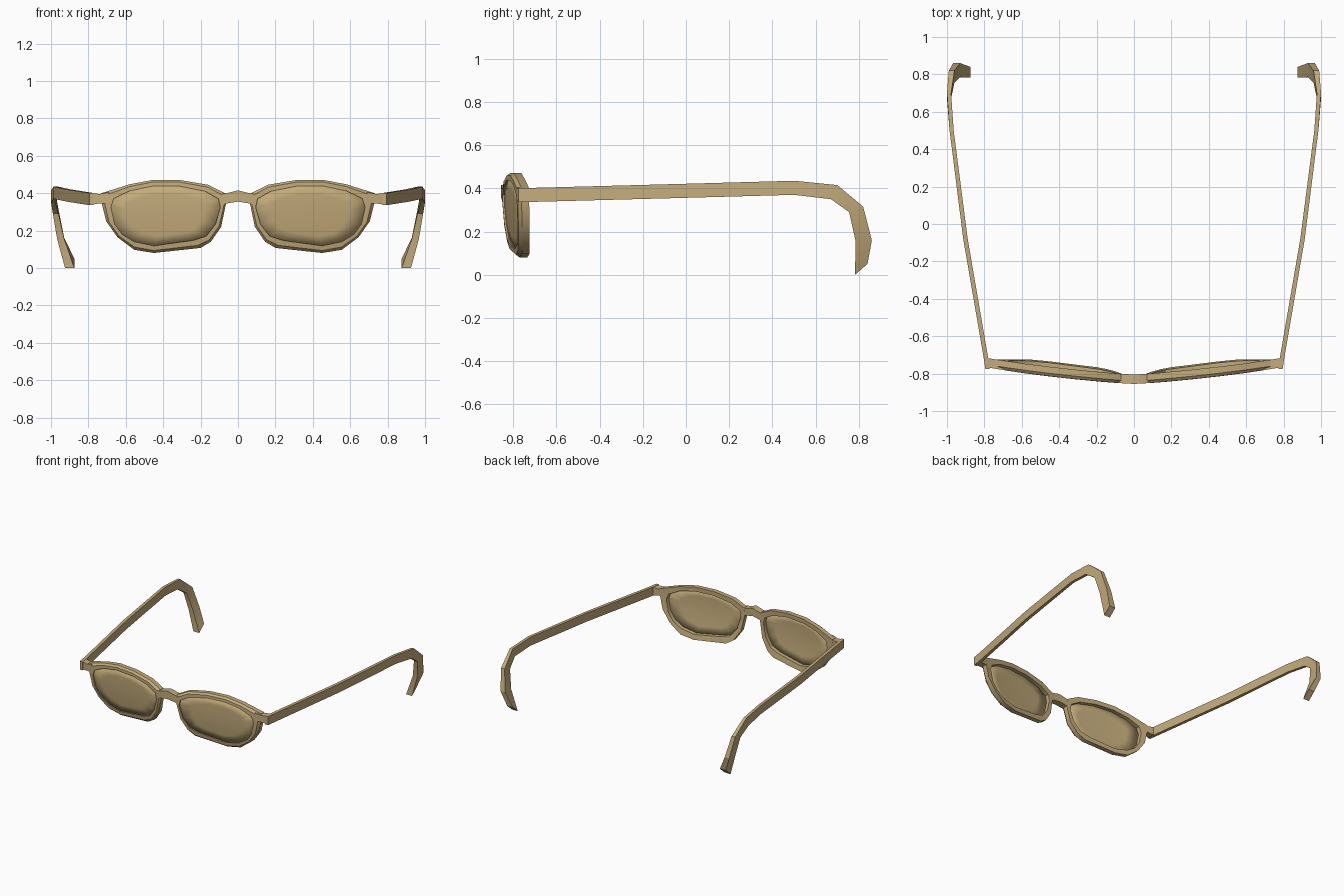
import bpy, bmesh

if "Cube" in bpy.data.objects:
    bpy.data.objects.remove(bpy.data.objects["Cube"])

tan = bpy.data.materials.new("tan")
tan.diffuse_color = (0.55, 0.41, 0.2, 1)
tan.use_nodes = True
tan.node_tree.nodes["Principled BSDF"].inputs["Base Color"].default_value = tan.diffuse_color


def front_y(x, z):
    """Wrap-around curve of the front face."""
    return -0.855 + 0.05 * abs(x) + 0.08 * x * x + 0.35 * (z - 0.38) ** 2


def make(name, verts, faces, mirror=True, angle=0.5):
    bm = bmesh.new()
    vs = [bm.verts.new(v) for v in verts]
    for f in faces:
        bm.faces.new([vs[i] for i in f])
    bmesh.ops.recalc_face_normals(bm, faces=bm.faces)
    me = bpy.data.meshes.new(name)
    bm.to_mesh(me)
    bm.free()
    ob = bpy.data.objects.new(name, me)
    bpy.context.collection.objects.link(ob)
    me.materials.append(tan)
    bpy.ops.object.select_all(action='DESELECT')
    ob.select_set(True)
    bpy.context.view_layer.objects.active = ob
    bpy.ops.object.shade_smooth_by_angle(angle=angle)
    if mirror:
        ob.modifiers.new("mirror", 'MIRROR')
    return ob


def loft(name, sections, closed=False, **kw):
    """Skin equal-sized cross-section loops; cap the ends or close the ring."""
    n, m = len(sections[0]), len(sections)
    verts = [p for s in sections for p in s]
    faces = [(i * n + j, i * n + (j + 1) % n,
              (i + 1) % m * n + (j + 1) % n, (i + 1) % m * n + j)
             for i in range(m if closed else m - 1) for j in range(n)]
    if not closed:
        faces += [tuple(range(n)), tuple(range((m - 1) * n, m * n))]
    return make(name, verts, faces, **kw)


# Rim outlines in (x, z)
outer = [(.31, .47), (.46, .47), (.58, .447), (.73, .40), (.727, .34), (.705, .25),
         (.645, .165), (.555, .097), (.45, .08), (.20, .107), (.145, .14), (.09, .22),
         (.065, .34), (.07, .40), (.16, .445)]
inner = [(.31, .437), (.46, .437), (.58, .412), (.665, .37), (.68, .325), (.66, .235),
         (.62, .18), (.555, .14), (.45, .118), (.24, .147), (.17, .17), (.12, .235),
         (.095, .325), (.105, .37), (.175, .41)]

# Rim: chamfered cross-section swept round the outlines
sections = []
for (ox, oz), (ix, iz) in zip(outer, inner):
    cx, cz = ox + (ix - ox) * .35, oz + (iz - oz) * .35
    yo, yi = front_y(ox, oz), front_y(ix, iz)
    sections.append([(ix, yi, iz), (cx, front_y(cx, cz), cz), (ox, yo + .015, oz),
                     (ox, yo + .05, oz), (ix, yi + .05, iz)])
loft("rim", sections, closed=True)

# Lens: concentric rings on the curved front
cx, cz, n = .385, .29, len(inner)
verts = []
for s in (1.03, .7, .35):
    for x, z in inner:
        px, pz = cx + (x - cx) * s, cz + (z - cz) * s
        verts.append((px, front_y(px, pz) + .008, pz))
verts.append((cx, front_y(cx, cz) + .008, cz))
faces = [(r * n + j, r * n + (j + 1) % n, (r + 1) * n + (j + 1) % n, (r + 1) * n + j)
         for r in range(2) for j in range(n)]
faces += [(2 * n + j, 2 * n + (j + 1) % n, 3 * n) for j in range(n)]
lens = make("lens", verts, faces, angle=1.0)
# lens thickness goes inwards from the front
solid = lens.modifiers.new("thickness", 'SOLIDIFY')
solid.thickness = .012
solid.offset = -1 if lens.data.polygons[0].normal.y < 0 else 1


def block(x, z0, z1):
    y = front_y(x, .38)
    return [(x, y, z0), (x, y, z1), (x, y + .05, z1), (x, y + .05, z0)]


# Bridge
loft("bridge", [block(-.085, .335, .395), block(-.06, .345, .40), block(0, .355, .415),
                block(.06, .345, .40), block(.085, .335, .395)], mirror=False)

# End piece joining rim to temple
loft("end_piece", [block(.69, .345, .405), block(.74, .345, .395), block(.79, .337, .402)])

# Temple arm: lower y, z, upper y, z, outer x, thickness
path = [(-.775, .337, -.775, .402, .795, .022),
        (-.72, .337, -.72, .402, .803, .024),
        (-.08, .354, -.08, .419, .913, .024),
        (.50, .37, .50, .435, .986, .022),
        (.67, .35, .70, .415, 1.0, .022),
        (.755, .29, .82, .315, .99, .03),
        (.785, .155, .86, .16, .967, .038),
        (.782, .0, .84, .05, .925, .05)]
loft("temple_arm", [[(x, y0, z0), (x, y1, z1), (x - t, y1, z1), (x - t, y0, z0)]
                    for y0, z0, y1, z1, x, t in path], angle=.3)
